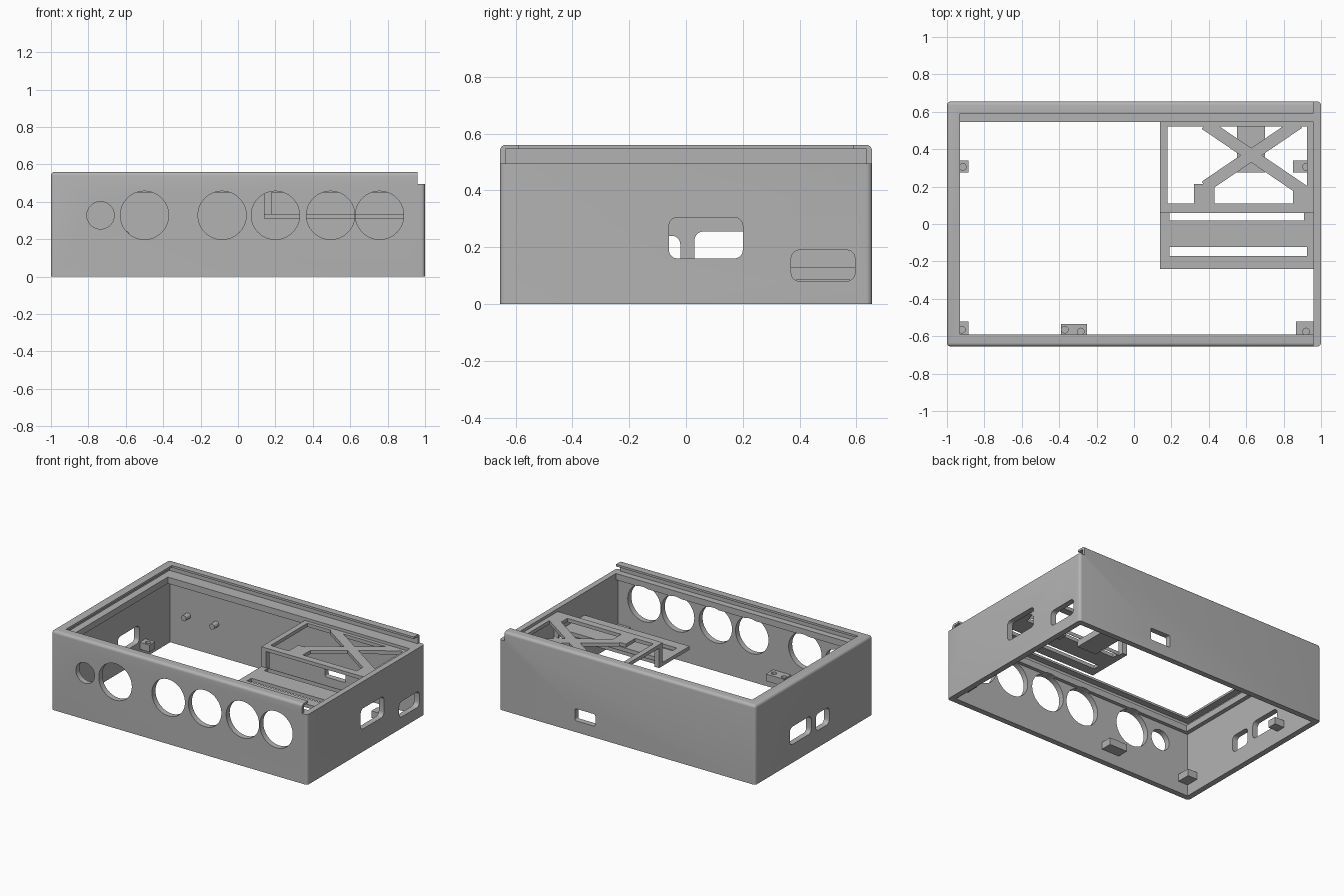
import bpy, bmesh, math
from mathutils import Vector, Matrix

old = bpy.data.objects.get("Cube")
if old:
    bpy.data.objects.remove(old, do_unlink=True)

grey = bpy.data.materials.new("light grey plastic")
grey.use_nodes = True
colour = (0.45, 0.45, 0.45, 1)
grey.diffuse_color = colour
grey.node_tree.nodes["Principled BSDF"].inputs["Base Color"].default_value = colour


def finish(name, bm):
    mesh = bpy.data.meshes.new(name)
    bmesh.ops.recalc_face_normals(bm, faces=bm.faces)
    bm.to_mesh(mesh)
    bm.free()
    mesh.materials.append(grey)
    obj = bpy.data.objects.new(name, mesh)
    bpy.context.collection.objects.link(obj)
    return obj


def box(name, lo, hi, axis=None, radius=0, top=False):
    """Box between two corners; edges along axis (and the top rim) may be rounded."""
    lo, hi = Vector(lo), Vector(hi)
    bm = bmesh.new()
    size = hi - lo
    bmesh.ops.create_cube(bm, size=1, matrix=Matrix.Translation((lo + hi) / 2) @ Matrix.Diagonal((*size, 1)))
    if radius:
        edges = []
        for e in bm.edges:
            d = e.verts[1].co - e.verts[0].co
            on_top = top and all(v.co.z > hi.z - 1e-4 for v in e.verts)
            if abs(d[axis]) > 0.99 * d.length or on_top:
                edges.append(e)
        bmesh.ops.bevel(bm, geom=edges, offset=radius, segments=5, profile=0.5, affect='EDGES')
    return finish(name, bm)


def cylinder(name, centre, radius, depth, axis, sides=48):
    bm = bmesh.new()
    turn = Matrix.Rotation(math.pi / 2, 4, 'X') if axis == 1 else Matrix()
    bmesh.ops.create_cone(bm, cap_ends=True, segments=sides, radius1=radius, radius2=radius,
                          depth=depth, matrix=Matrix.Translation(centre) @ turn)
    return finish(name, bm)


def bar(name, a, b, width, z0, z1):
    """Flat strut between two points seen from above."""
    a, b = Vector((*a, 0)), Vector((*b, 0))
    side = (b - a).normalized().cross(Vector((0, 0, 1))) * width / 2
    bm = bmesh.new()
    base = [bm.verts.new(p + Vector((0, 0, z0))) for p in (a + side, b + side, b - side, a - side)]
    face = bm.faces.new(base)
    new = bmesh.ops.extrude_face_region(bm, geom=[face])["geom"]
    bmesh.ops.translate(bm, verts=[v for v in new if isinstance(v, bmesh.types.BMVert)], vec=(0, 0, z1 - z0))
    return finish(name, bm)


def cut(target, cutters):
    """Subtract the cutters, bake the result and drop the cutters."""
    for c in cutters:
        c.hide_render = True
        mod = target.modifiers.new("cut", 'BOOLEAN')
        mod.operation, mod.solver, mod.object = 'DIFFERENCE', 'EXACT', c
    bpy.context.view_layer.update()
    mesh = bpy.data.meshes.new_from_object(target.evaluated_get(bpy.context.evaluated_depsgraph_get()))
    target.modifiers.clear()
    target.data = mesh
    for c in cutters:
        bpy.data.objects.remove(c, do_unlink=True)


# Case: open top and bottom, sliding lid groove, open lid end on +x
case = box("case", (-1, -0.655, 0), (1, 0.655, 0.56), axis=2, radius=0.02, top=True)
cutters = [
    box("opening", (-0.93, -0.59, -0.2), (0.96, 0.545, 0.52)),
    box("cavity", (-0.96, -0.615, -0.3), (0.96, 0.615, 0.45)),
    box("lid_groove", (-0.98, -0.635, 0.495), (1.2, 0.635, 0.545)),
    box("lid_mouth", (-0.93, -0.59, 0.51), (1.3, 0.59, 0.8)),
    box("lid_end", (0.96, -0.8, 0.495), (1.4, 0.8, 0.9)),
]

# Round holes in the front wall
for x, r in ((-0.735, 0.073), (-0.5, 0.129), (-0.085, 0.129), (0.2, 0.129), (0.495, 0.129), (0.757, 0.129)):
    cutters.append(cylinder("front_hole", (x, -0.64, 0.328), r, 0.2, 1, 64))

# Rounded openings in the side walls: wall x, y range, z range
for x, y0, y1, z0, z1 in ((0.98, -0.06, 0.2, 0.16, 0.305), (0.98, 0.37, 0.595, 0.08, 0.19),
                          (-0.98, 0.03, 0.27, 0.13, 0.255), (-0.98, -0.17, -0.02, 0.12, 0.24)):
    cutters.append(box("side_port", (x - 0.1, y0, z0), (x + 0.1, y1, z1), axis=0, radius=0.03))
cutters.append(box("back_port", (0.25, 0.5, 0.08), (0.41, 0.8, 0.165), axis=1, radius=0.012))
cut(case, cutters)

# Slotted shelf on the +x wall
shelf = box("shelf", (0.14, -0.24, 0.31), (0.965, 0.065, 0.335))
cut(shelf, [box("slot", (0.19, -0.17, 0.2), (0.925, -0.122, 0.4)),
            box("slot", (0.19, 0.02, 0.2), (0.91, 0.062, 0.4))])

# Raised truss frame behind the shelf
Z0, Z1 = 0.45, 0.475
box("truss_left_rail", (0.14, 0.06, Z0), (0.178, 0.55, Z1))
box("truss_front_rail", (0.178, 0.06, Z0), (0.965, 0.11, Z1))
box("truss_back_rail", (0.178, 0.52, Z0), (0.925, 0.55, Z1))
box("truss_right_rail", (0.925, 0.11, Z0), (0.965, 0.55, Z1))
box("truss_corner", (0.85, 0.11, Z0), (0.925, 0.19, Z1))
box("truss_stub", (0.32, 0.11, Z0), (0.43, 0.215, Z1))
bar("truss_diagonal", (0.38, 0.535), (0.94, 0.155), 0.064, Z0, Z1)
bar("truss_diagonal", (0.38, 0.2), (0.88, 0.54), 0.064, Z0, Z1)

# Posts joining shelf and truss
box("truss_post", (0.14, 0.06, 0.31), (0.178, 0.1, Z0))
box("truss_post", (0.925, 0.06, 0.31), (0.965, 0.1, Z0))

# Lower block on the back wall
box("lower_block", (0.55, 0.275, 0.085), (0.7, 0.62, 0.13))

# Screw pads around the walls: x range, y range, hole centres
pads = (
    (-0.965, -0.885, 0.275, 0.34, [(-0.915, 0.305)]),
    (-0.965, -0.885, -0.62, -0.52, [(-0.92, -0.565)]),
    (-0.39, -0.25, -0.62, -0.535, [(-0.37, -0.565), (-0.285, -0.575)]),
    (0.865, 0.965, -0.62, -0.52, [(0.92, -0.575)]),
    (0.85, 0.965, 0.275, 0.34, [(0.92, 0.305)]),
)
for x0, x1, y0, y1, holes in pads:
    pad = box("screw_pad", (x0, y0, 0.08), (x1, y1, 0.13))
    cut(pad, [cylinder("screw_hole", (x, y, 0.13), 0.018, 0.07, 2, 20) for x, y in holes])

# Pegs on the inside of the back wall
for x in (-0.82, -0.6):
    cylinder("back_peg", (x, 0.595, 0.225), 0.02, 0.06, 1, 24)

# Smooth the rounded edges, keep corners sharp
for obj in bpy.context.collection.objects:
    obj.select_set(obj.type == 'MESH')
bpy.context.view_layer.objects.active = case
bpy.ops.object.shade_smooth_by_angle(angle=math.radians(30))
